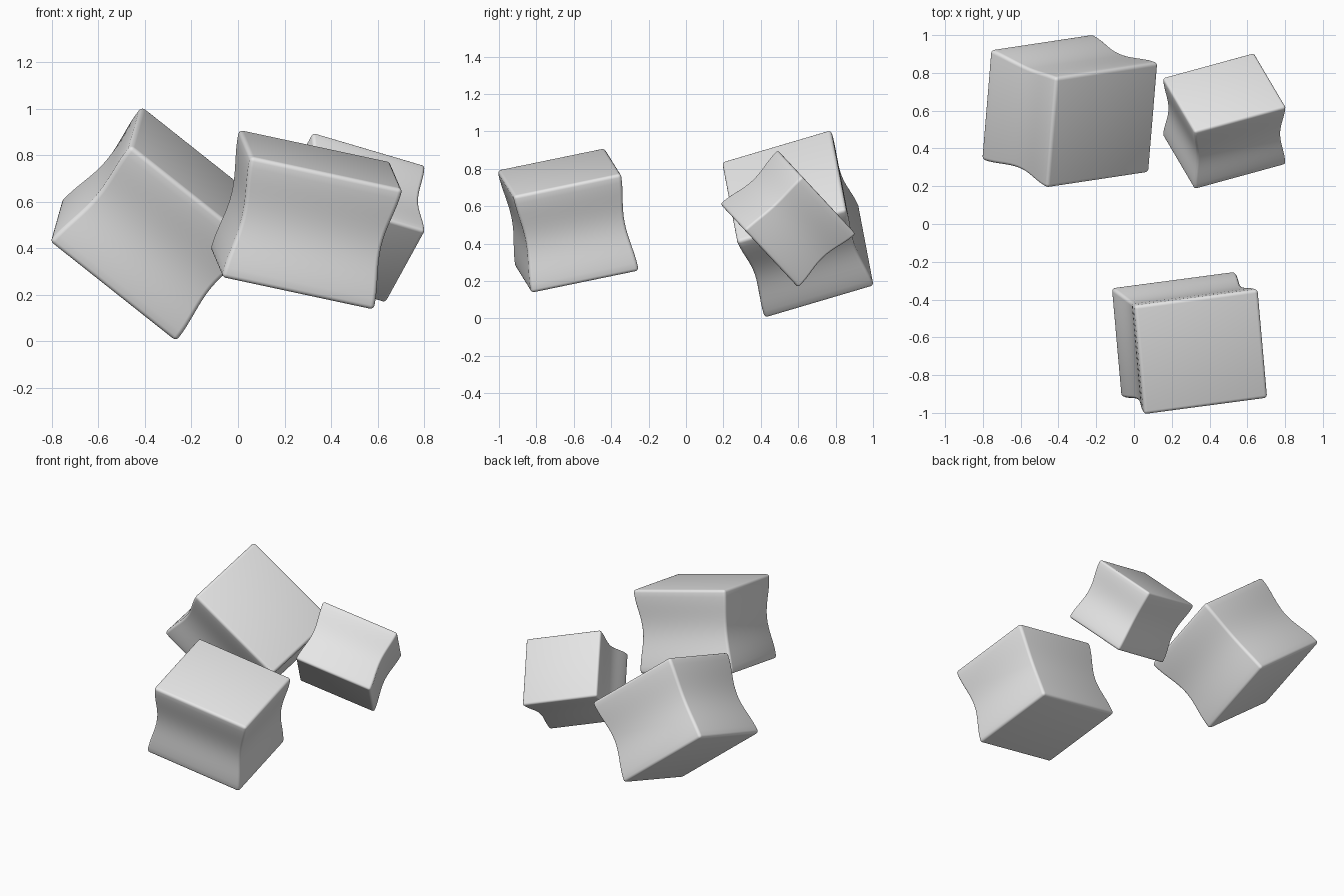
import bpy, bmesh, math
from mathutils import Vector, Matrix

if "Cube" in bpy.data.objects:
    bpy.data.objects.remove(bpy.data.objects["Cube"])

grey = bpy.data.materials.new("plain grey")
grey.diffuse_color = (0.8, 0.8, 0.8, 1)
grey.use_nodes = True
grey.node_tree.nodes["Principled BSDF"].inputs["Base Color"].default_value = grey.diffuse_color

PINCH = 0.085   # how far the waist is drawn in


def pinched_block(name, centre, long_dir, up_dir, size):
    """Rounded box with a drawn-in waist, about 1 : 0.87 : 0.8 in proportion."""
    sx, sy, sz = size, size * 0.875, size * 0.805
    bm = bmesh.new()
    bmesh.ops.create_cube(bm, size=1, matrix=Matrix.Diagonal((sx, sy, sz, 1)))
    # soft edges
    bmesh.ops.bevel(bm, geom=bm.edges[:], offset=size * 0.028, segments=4,
                    profile=0.5, affect='EDGES')
    # level loops up the sides
    for i in range(-7, 8):
        geom = bm.verts[:] + bm.edges[:] + bm.faces[:]
        bmesh.ops.bisect_plane(bm, geom=geom, plane_co=(0, 0, sz * i / 17),
                               plane_no=(0, 0, 1))
    # waist
    for v in bm.verts:
        t = min(1, abs(v.co.z) / (sz / 2))
        k = 1 - PINCH * math.cos(t * math.pi / 2) ** 2
        v.co.x *= k
        v.co.y *= k
    me = bpy.data.meshes.new(name)
    bm.to_mesh(me)
    bm.free()
    me.materials.append(grey)
    for p in me.polygons:
        p.use_smooth = True
    ob = bpy.data.objects.new(name, me)
    bpy.context.collection.objects.link(ob)
    # tilt into place
    x = Vector(long_dir).normalized()
    y = Vector(up_dir).cross(x).normalized()
    z = x.cross(y)
    rot = Matrix((x, y, z)).transposed().to_4x4()
    ob.matrix_world = Matrix.Translation(centre) @ rot


pinched_block("front_block", (0.294, -0.63, 0.523),
              (0.64, 0.085, -0.137), (0.115, -0.095, 0.51), 0.675)
pinched_block("large_back_block", (-0.34, 0.598, 0.505),
              (0.53, 0.08, -0.42), (0.35, -0.15, 0.41), 0.698)
pinched_block("small_back_block", (0.478, 0.545, 0.532),
              (0.475, 0.13, -0.14), (0, 0.30, 0.28), 0.522)
